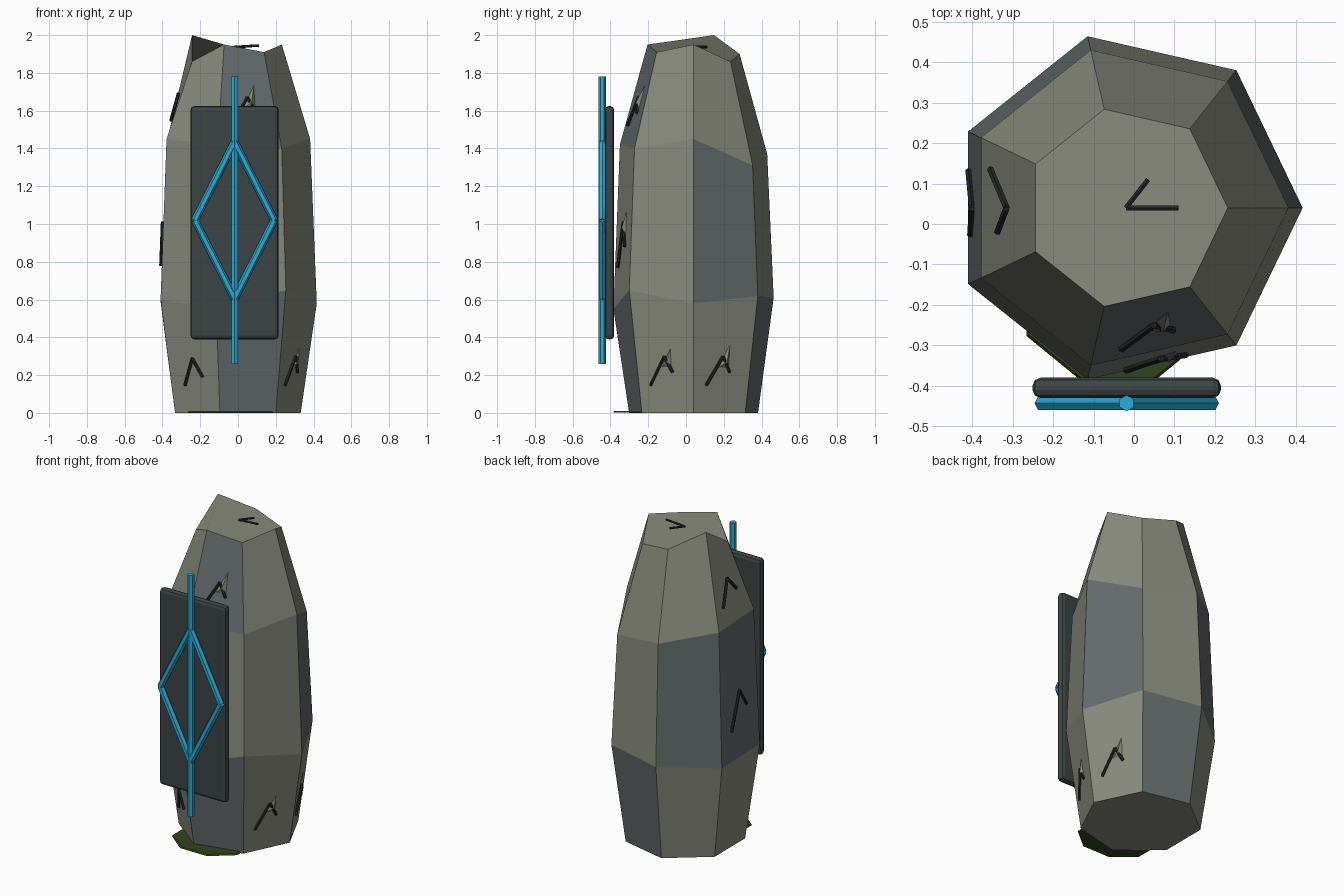
import bpy, bmesh
from math import sin, cos, pi
from mathutils import Vector, Matrix

if "Cube" in bpy.data.objects:
    bpy.data.objects.remove(bpy.data.objects["Cube"])

CX, CY, N = -0.018, 0.04, 7


def material(name, rgb):
    m = bpy.data.materials.new(name)
    m.diffuse_color = (*rgb, 1)
    m.use_nodes = True
    m.node_tree.nodes["Principled BSDF"].inputs["Base Color"].default_value = m.diffuse_color
    return m


STONE = material("warm_stone", (0.25, 0.26, 0.21))
SLATE = material("cool_stone", (0.13, 0.15, 0.155))
PANEL = material("dark_panel", (0.045, 0.06, 0.057))
GLOW = material("blue_inlay", (0.02, 0.42, 0.68))
CRACK = material("crack_dark", (0.018, 0.02, 0.019))
MOSS = material("moss_green", (0.03, 0.06, 0.012))


def finish(bm, name, *mats):
    me = bpy.data.meshes.new(name)
    bm.to_mesh(me)
    bm.free()
    for m in mats:
        me.materials.append(m)
    ob = bpy.data.objects.new(name, me)
    bpy.context.collection.objects.link(ob)
    return ob


def bar(bm, a, b, r, sides=6):
    a, b = Vector(a), Vector(b)
    d = b - a
    mat = Matrix.Translation((a + b) / 2) @ d.to_track_quat('Z', 'Y').to_matrix().to_4x4()
    bmesh.ops.create_cone(bm, cap_ends=True, segments=sides, radius1=r, radius2=r,
                          depth=d.length, matrix=mat)


# Standing stone: four uneven seven-sided rings
RINGS = [(0.35, [0] * 7),
         (0.435, [0.58, 0.62, 0.61, 0.59, 0.60, 0.55, 0.65]),
         (0.40, [1.45, 1.31, 1.37, 1.43, 1.45, 1.42, 1.40]),
         (0.25, [1.95, 1.86, 1.90, 2.00, 1.86, 1.95, 1.91])]
pts = [[Vector((CX + r * cos(2 * pi * k / N), CY + r * sin(2 * pi * k / N), zs[k]))
        for k in range(N)] for r, zs in RINGS]
COOL = {(0, 1), (0, 5), (1, 0), (1, 2), (1, 3), (2, 5)}
bm = bmesh.new()
vs = [[bm.verts.new(p) for p in ring] for ring in pts]
bm.faces.new(vs[0][::-1])
bm.faces.new(vs[3])
for i in range(3):
    for k in range(N):
        j = (k + 1) % N
        f = bm.faces.new((vs[i][k], vs[i][j], vs[i + 1][j], vs[i + 1][k]))
        f.material_index = int((i, k) in COOL)
finish(bm, "standing_stone", STONE, SLATE)


# Cracks with optional raised chips, laid on the stone faces
def crack(name, band, k, z, long_leg, short_leg, chip=False):
    j = (k + 1) % N
    lo = (pts[band][k] + pts[band][j]) / 2
    hi = (pts[band + 1][k] + pts[band + 1][j]) / 2
    ang = 2 * pi * (k + 0.5) / N
    u = Vector((-sin(ang), cos(ang), 0))
    v = (hi - lo).normalized()
    n = u.cross(v)
    o = lo.lerp(hi, (z - lo.z) / (hi.z - lo.z)) + n * 0.006

    def at(p, h=0.0):
        return o + u * p[0] + v * p[1] + n * h

    b = bmesh.new()
    bar(b, at((0, 0)), at(long_leg), 0.009)
    bar(b, at((0, 0)), at(short_leg), 0.009)
    finish(b, name, CRACK)
    if chip:
        b = bmesh.new()
        base = [(-0.035, -0.07), (0.045, -0.07), (0.045, 0.08)]
        low = [b.verts.new(at(p, -0.012)) for p in base]
        top = b.verts.new(at((0.02, -0.03), 0.012))
        b.faces.new(low[::-1])
        for i in range(3):
            b.faces.new((low[i], low[(i + 1) % 3], top))
        finish(b, name + "_chip", STONE)


A, B = (-0.09, -0.155), (0.045, -0.085)
crack("crack_low_front_left", 0, 4, 0.29, (-0.065, -0.145), (0.06, -0.1))
crack("crack_low_front_right", 0, 6, 0.30, A, B, True)
crack("crack_low_right", 0, 0, 0.30, A, B, True)
crack("crack_mid_left", 1, 3, 1.01, (-0.09, -0.23), (0.065, -0.11))
crack("crack_mid_front", 1, 5, 1.01, (-0.09, -0.24), (0.06, -0.13), True)
crack("crack_high_left", 2, 3, 1.69, (-0.095, -0.15), (0.06, -0.085))
crack("crack_high_front", 2, 5, 1.67, A, B, True)

bm = bmesh.new()
bar(bm, (-0.02, 0.04, 1.937), (0.11, 0.04, 1.945), 0.007)
bar(bm, (-0.02, 0.04, 1.937), (0.035, 0.11, 1.937), 0.007)
finish(bm, "crack_top", CRACK)

# Dark front panel
bm = bmesh.new()
bmesh.ops.create_cube(bm, size=1, matrix=Matrix.Translation((CX, -0.405, 1.007))
                      @ Matrix.Diagonal((0.466, 0.05, 1.235, 1)))
panel = finish(bm, "front_panel", PANEL)
bev = panel.modifiers.new("edge_bevel", 'BEVEL')
bev.width = 0.02
bev.segments = 2

# Blue upright and diamond
Y = -0.443
bm = bmesh.new()
bar(bm, (CX, Y, 0.26), (CX, Y, 1.78), 0.02)
finish(bm, "inlay_upright", GLOW)
corners = [(CX, Y, 1.435), (CX + 0.21, Y, 1.02), (CX, Y, 0.605), (CX - 0.21, Y, 1.02)]
bm = bmesh.new()
for i in range(4):
    bar(bm, corners[i], corners[(i + 1) % 4], 0.02)
finish(bm, "inlay_diamond", GLOW)

# Flat moss patch at the foot
bm = bmesh.new()
bmesh.ops.create_cone(bm, cap_ends=True, segments=8, radius1=1, radius2=0.97, depth=1,
                      matrix=Matrix.Translation((-0.04, -0.2, 0.007))
                      @ Matrix.Diagonal((0.245, 0.2, 0.008, 1))
                      @ Matrix.Rotation(pi / 8, 4, 'Z'))
finish(bm, "moss_patch", MOSS)
